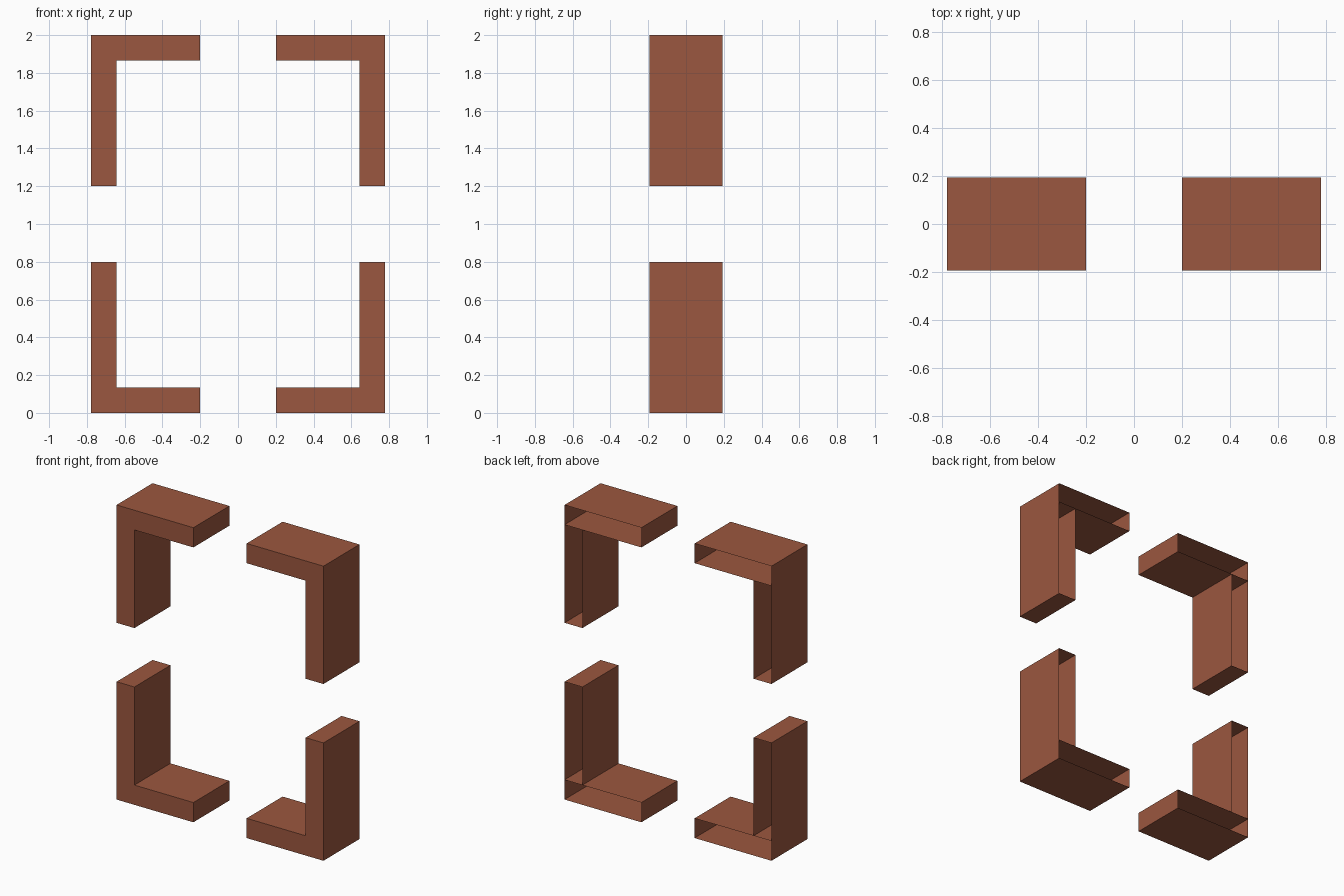
import bpy
import bmesh

if "Cube" in bpy.data.objects:
    bpy.data.objects.remove(bpy.data.objects["Cube"])

# Overall sizes, measured from the frame centre (0, 0, 1)
OUTER_X, GAP_X = 0.777, 0.20
TOP_Z, GAP_Z = 1.0, 0.20
THICK, DEPTH = 0.134, 0.193

mat = bpy.data.materials.new("rust_brown")
mat.diffuse_color = (0.33, 0.095, 0.05, 1)
mat.use_nodes = True
mat.node_tree.nodes["Principled BSDF"].inputs["Base Color"].default_value = mat.diffuse_color


def open_box(name, lo, hi, skip):
    """Box from lo to hi without the sides in skip, mirrored to all four corners."""
    bm = bmesh.new()
    bmesh.ops.create_cube(bm, size=1)
    for v in bm.verts:
        v.co = [l + (c + 0.5) * (h - l) for c, l, h in zip(v.co, lo, hi)]
    bm.normal_update()
    gone = [f for f in bm.faces if any(f.normal.dot(d) > 0.9 for d in skip)]
    bmesh.ops.delete(bm, geom=gone, context='FACES')
    mesh = bpy.data.meshes.new(name)
    bm.to_mesh(mesh)
    bm.free()
    mesh.materials.append(mat)
    ob = bpy.data.objects.new(name, mesh)
    ob.location = (0, 0, 1)
    bpy.context.collection.objects.link(ob)
    mirror = ob.modifiers.new("four_corners", 'MIRROR')
    mirror.use_axis = (True, False, True)
    mirror.use_mirror_merge = False
    return ob


BACK, UP = (0, 1, 0), (0, 0, 1)

# Horizontal bars: full corner width, hollow with an open back
open_box("horizontal_bars", (GAP_X, -DEPTH, TOP_Z - THICK),
         (OUTER_X, DEPTH, TOP_Z), [BACK])

# Vertical legs: open back, closed at the corner by the bar itself
open_box("vertical_legs", (OUTER_X - THICK, -DEPTH, GAP_Z),
         (OUTER_X, DEPTH, TOP_Z - THICK), [BACK, UP])
